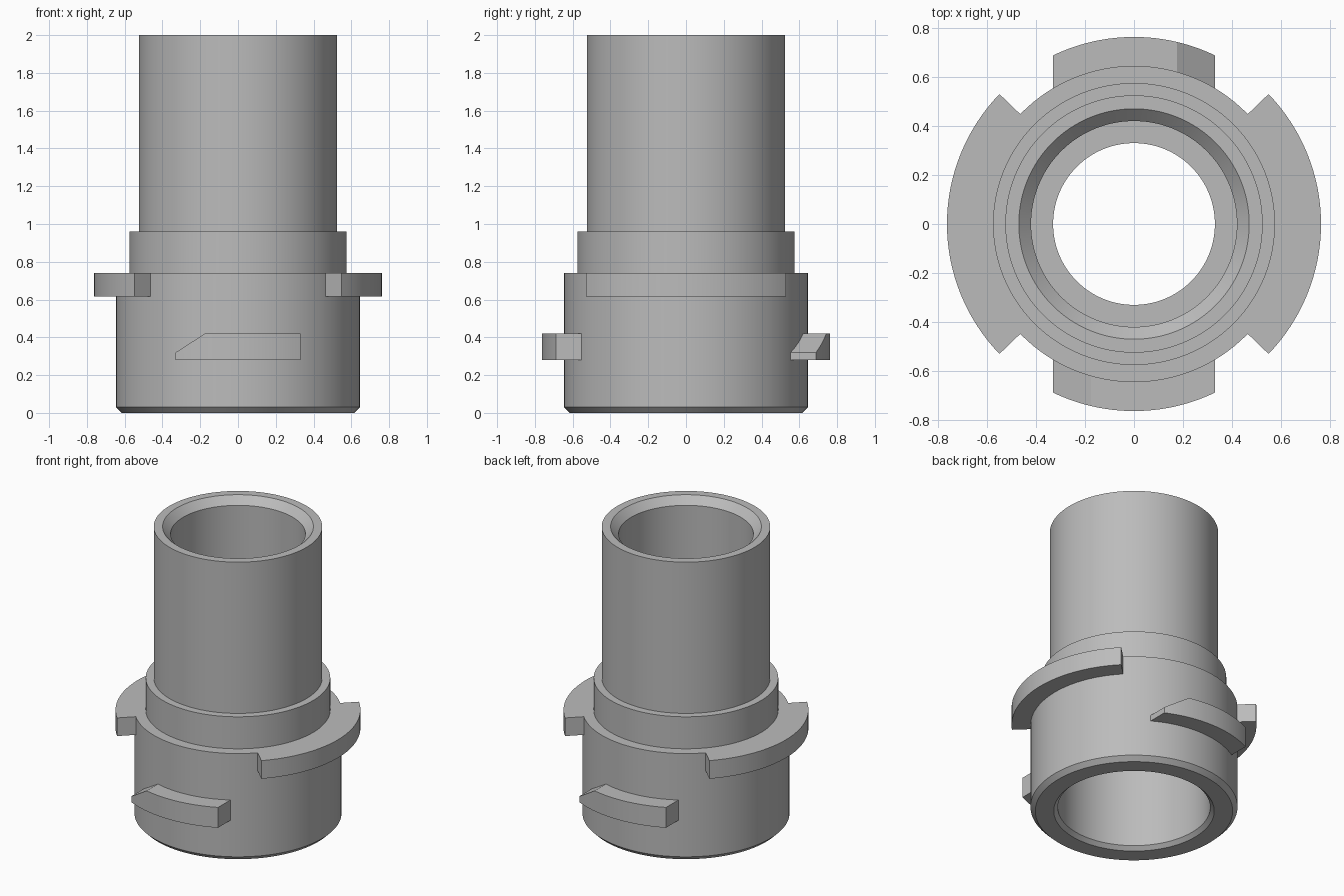
import bpy, bmesh, math

if "Cube" in bpy.data.objects:
    bpy.data.objects.remove(bpy.data.objects["Cube"], do_unlink=True)

SEGMENTS = 128
BODY_R, LUG_R = 0.645, 0.763

metal = bpy.data.materials.new("grey_metal")
metal.use_nodes = True
colour = (0.5, 0.5, 0.5, 1)
metal.diffuse_color = colour
metal.node_tree.nodes["Principled BSDF"].inputs["Base Color"].default_value = colour


def finish(name, bm):
    """Turn a bmesh into a smooth shaded object with sharp edges kept."""
    bmesh.ops.recalc_face_normals(bm, faces=bm.faces)
    mesh = bpy.data.meshes.new(name)
    bm.to_mesh(mesh)
    bm.free()
    mesh.materials.append(metal)
    obj = bpy.data.objects.new(name, mesh)
    bpy.context.collection.objects.link(obj)
    bpy.ops.object.select_all(action="DESELECT")
    obj.select_set(True)
    bpy.context.view_layer.objects.active = obj
    bpy.ops.object.shade_smooth_by_angle(angle=math.radians(20))
    return obj


def lathe(name, profile):
    """Revolve a closed (radius, height) profile around z."""
    bm = bmesh.new()
    rings = []
    for i in range(SEGMENTS):
        a = math.tau * i / SEGMENTS
        rings.append([bm.verts.new((r * math.cos(a), r * math.sin(a), z)) for r, z in profile])
    for i, ring in enumerate(rings):
        following = rings[(i + 1) % SEGMENTS]
        for j in range(len(profile)):
            k = (j + 1) % len(profile)
            bm.faces.new((ring[j], following[j], following[k], ring[k]))
    return finish(name, bm)


def lug(name, columns):
    """Join columns of (inner xy, outer xy, bottom, top) into a curved bar."""
    bm = bmesh.new()
    loops = [[bm.verts.new((*p, z)) for p, z in
              ((inner, low), (outer, low), (outer, high), (inner, high))]
             for inner, outer, low, high in columns]
    for a, b in zip(loops, loops[1:]):
        for j in range(4):
            k = (j + 1) % 4
            bm.faces.new((a[j], b[j], b[k], a[k]))
    bm.faces.new(loops[0])
    bm.faces.new(loops[-1])
    return finish(name, bm)


# Hollow stepped body: outside from the bottom up, then the bore back down
lathe("coupling_body", [
    (0.615, 0), (BODY_R, 0.03), (BODY_R, 0.74), (0.575, 0.74),
    (0.575, 0.96), (0.525, 0.96), (0.525, 2.0), (0.47, 2.0),
    (0.42, 1.95), (0.42, 0.96), (0.33, 0.96), (0.33, 0.64),
    (0.475, 0.64), (0.475, 0.025), (0.5, 0),
])

# Wide upper flange lugs with radial ends
INNER_R = BODY_R - 0.003
for name, middle in (("upper_lug_left", 0), ("upper_lug_right", 180)):
    columns = []
    for i in range(33):
        a = math.radians(middle - 44 + 88 * i / 32)
        c, s = math.cos(a), math.sin(a)
        columns.append(((INNER_R * c, INNER_R * s), (LUG_R * c, LUG_R * s), 0.615, 0.74))
    lug(name, columns)

# Lower locking lugs with straight ends and a ramp on one end
HALF, RAMP_END = 0.33, -0.175
xs = [-HALF + (RAMP_END + HALF) * i / 6 for i in range(6)]
xs += [RAMP_END + (HALF - RAMP_END) * i / 18 for i in range(19)]
for name, side in (("lower_lug_front", 1), ("lower_lug_back", -1)):
    columns = []
    for x in xs:
        top = 0.32 + 0.1 * min(1, (x + HALF) / (RAMP_END + HALF))
        inner, outer = ((side * x, -side * math.sqrt(r * r - x * x)) for r in (INNER_R, LUG_R))
        columns.append((inner, outer, 0.28, top))
    lug(name, columns)
